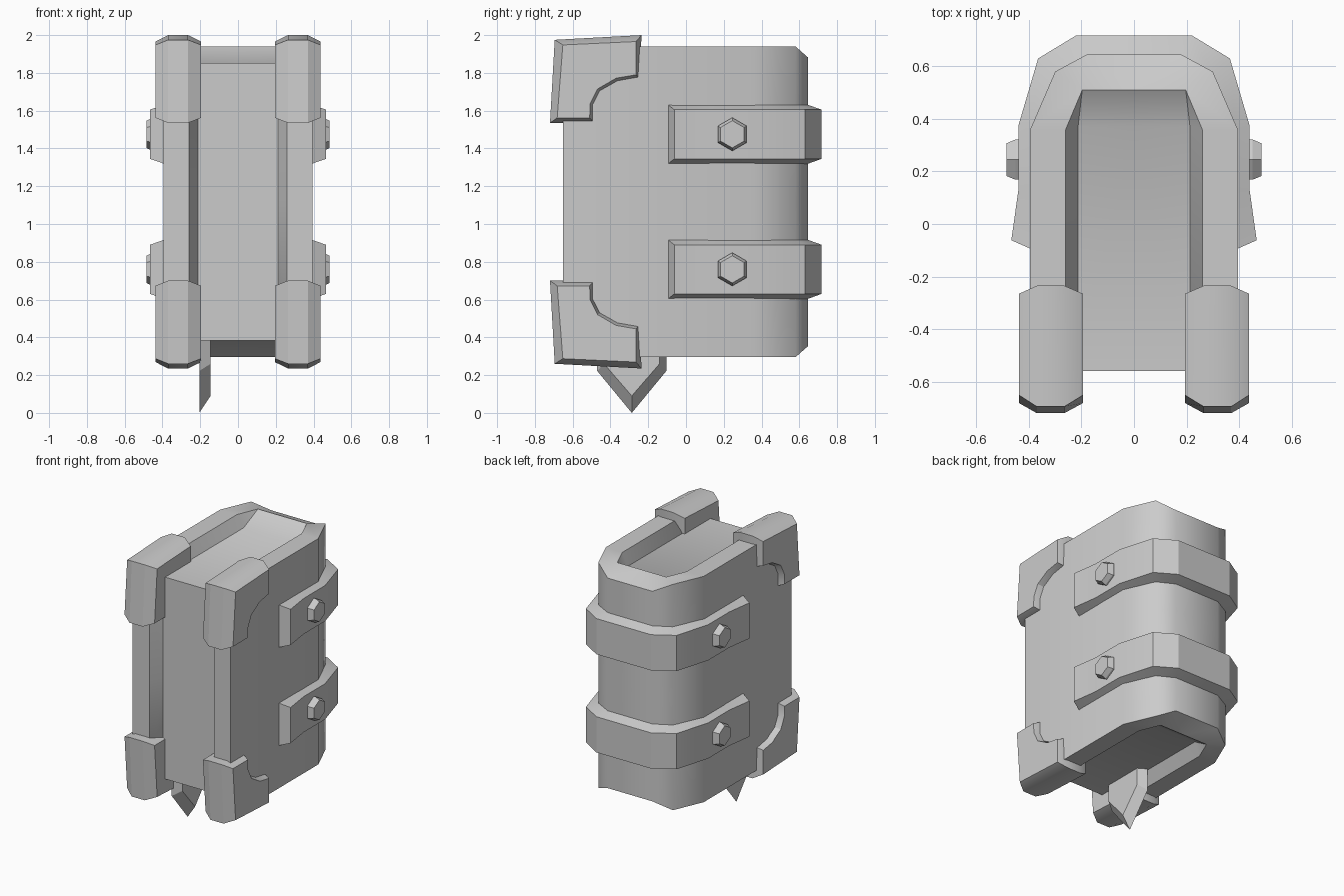
import bpy, bmesh, math

if "Cube" in bpy.data.objects:
    bpy.data.objects.remove(bpy.data.objects["Cube"])

MID = 1.1175  # height of the book's horizontal symmetry plane


def make(name, verts, faces, axes=(True, False, True), angle=35):
    """Mesh object around the middle plane, mirrored on the given axes."""
    me = bpy.data.meshes.new(name)
    me.from_pydata(verts, [], faces)
    bm = bmesh.new()
    bm.from_mesh(me)
    bmesh.ops.recalc_face_normals(bm, faces=bm.faces)
    bm.to_mesh(me)
    bm.free()
    ob = bpy.data.objects.new(name, me)
    bpy.context.collection.objects.link(ob)
    ob.location.z = MID
    bpy.ops.object.select_all(action='DESELECT')
    ob.select_set(True)
    bpy.context.view_layer.objects.active = ob
    bpy.ops.object.shade_smooth_by_angle(angle=math.radians(angle))
    if any(axes):
        mod = ob.modifiers.new("Mirror", 'MIRROR')
        mod.use_axis = axes
        mod.merge_threshold = 0.0005
    return ob


def loft(name, rings, cap_end=True, **kw):
    n = len(rings[0])
    faces = [(r * n + i, r * n + (i + 1) % n, (r + 1) * n + (i + 1) % n, (r + 1) * n + i)
             for r in range(len(rings) - 1) for i in range(n)]
    faces.append(tuple(range(n)))
    if cap_end:
        faces.append(tuple((len(rings) - 1) * n + i for i in range(n)))
    return make(name, [v for r in rings for v in r], faces, **kw)


# Cover and pages: one quarter, mirrored left-right and top-bottom
H, P = 0.8225, 0.735
pts = {
    'o0': (.395, -.65, H), 'o1': (.395, .36, H), 'o2': (.30, .58, H), 'o3': (.18, .645, .765),
    'o4': (0, .645, .765),
    'i0': (.26, -.65, H), 'i1': (.26, .36, H), 'i2': (.197, .51, H), 'i3': (0, .51, H),
    'p0': (.213, -.56, P), 'p1': (.213, .37, P), 'p2': (0, .37, P), 'p3': (0, -.56, P),
}
for k in ('o0', 'o1', 'o2', 'o3', 'o4', 'i0', 'p0', 'p3'):
    pts['m' + k] = pts[k][:2] + (0,)
quads = ["o0 o1 i1 i0", "o1 o2 i2 i1", "o2 o3 i2", "o3 o4 i3 i2",   # rim
         "i0 i1 p1 p0", "i1 i2 p1", "p0 p1 p2 p3", "p1 i2 i3 p2",   # groove and page top
         "o0 i0 mi0 mo0", "i0 p0 mp0 mi0", "p0 p3 mp3 mp0",         # front
         "o0 o1 mo1 mo0", "o1 o2 mo2 mo1", "o2 o3 mo3 mo2", "o3 o4 mo4 mo3"]
keys = list(pts)
make("book_cover_and_pages", [pts[k] for k in keys],
     [[keys.index(k) for k in q.split()] for q in quads], angle=42)

# Straps around the spine
inner = [(.385, -.098), (.385, .13), (.385, .36), (.295, .575), (.178, .64), (0, .64)]
outer = [(.467, -.062), (.44, .13), (.44, .375), (.365, .63), (.22, .718), (0, .718)]
zc = 1.475 - MID
loft("spine_straps",
     [[(*a, zc - .158), (*a, zc + .158), (*b, zc + .13), (*b, zc - .13)]
      for a, b in zip(inner, outer)], cap_end=False, angle=30)

# Hexagonal strap bolts
loft("strap_bolts",
     [[(x, .245 + r * math.sin(k * math.pi / 3), zc + r * math.cos(k * math.pi / 3))
       for k in range(6)] for x, r in ((.42, .088), (.452, .088), (.485, .072))], angle=20)

# Corner guards: full outline between two inset outlines
full = [(-.695, 1.975), (-.235, 2.0), (-.248, 1.77), (-.36, 1.75), (-.45, 1.70),
        (-.487, 1.63), (-.487, 1.535), (-.72, 1.535)]
inset = [(-.652, 1.948), (-.265, 1.966), (-.265, 1.79), (-.37, 1.772), (-.468, 1.715),
         (-.508, 1.635), (-.51, 1.562), (-.682, 1.562)]


def blend(x, t):
    return [(x, a[0] + (b[0] - a[0]) * t, a[1] + (b[1] - a[1]) * t - MID)
            for a, b in zip(full, inset)]


loft("corner_guards", [blend(.195, 1), blend(.265, 0), blend(.37, 0), blend(.437, 1)], angle=30)

# Pointed ribbon bookmark below the pages
def ribbon(x, w, shoulder, tip):
    yz = [(-w, .45), (w, .45), (w, shoulder), (0, tip), (-w, shoulder)]
    return [(x, -.287 + y, z - MID) for y, z in yz]


loft("bookmark", [ribbon(-.205, .183, .222, 0), ribbon(-.145, .147, .26, .09)],
     axes=(False, False, False), angle=20)
